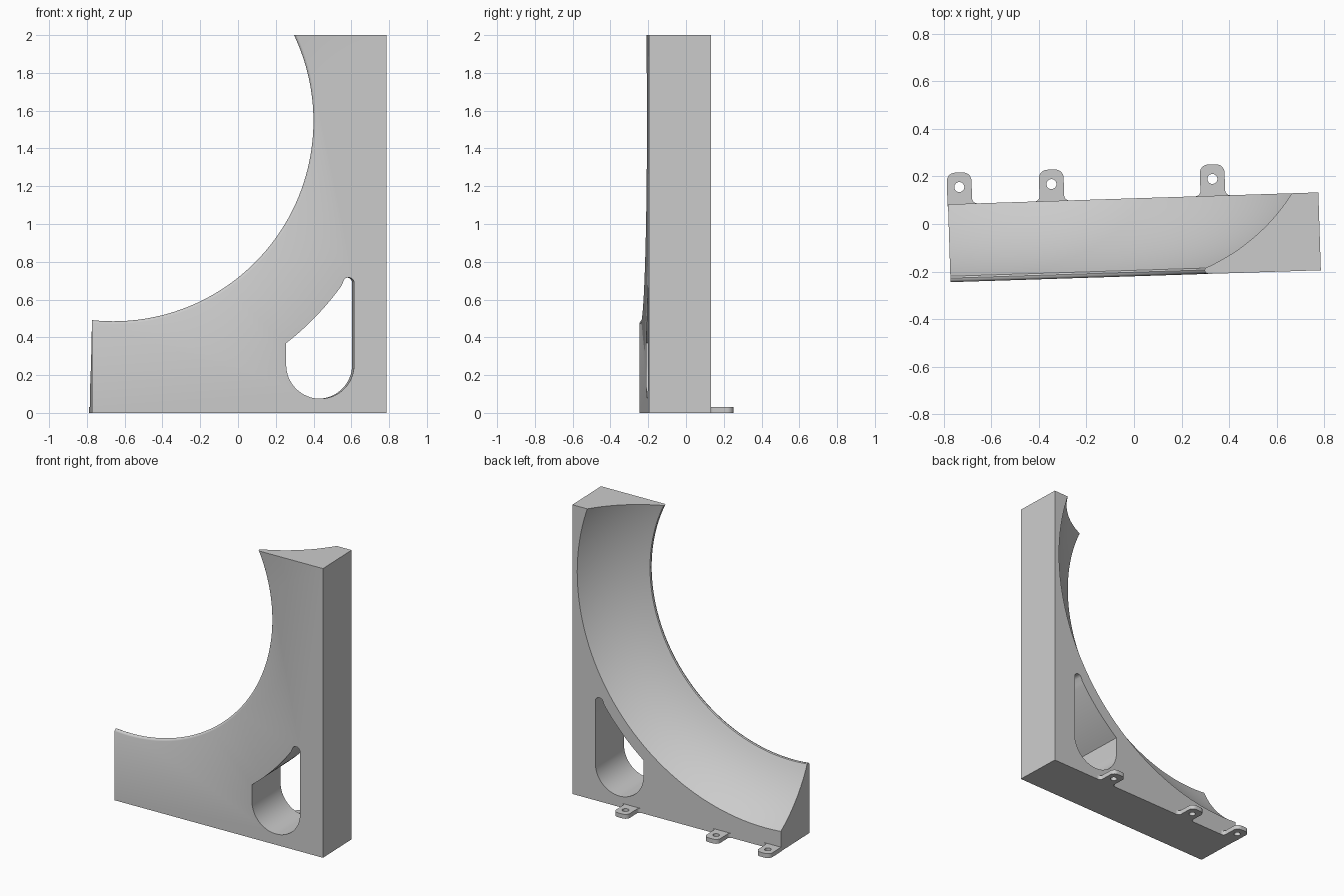
import bpy, bmesh, math
from mathutils import Matrix

cube = bpy.data.objects.get("Cube")
if cube:
    bpy.data.objects.remove(cube, do_unlink=True)

TILT = math.radians(1.84)
HALF, FRONT, BACK, TOP = 0.78, -0.22, 0.108, 2.0
AXIS_X, AXIS_Z = -0.667, 1.545        # axis of the round hollow

grey = bpy.data.materials.new("plain grey")
grey.use_nodes = True
colour = (0.6, 0.6, 0.6, 1)
grey.diffuse_color = colour
grey.node_tree.nodes["Principled BSDF"].inputs["Base Color"].default_value = colour


def arc(cx, cy, r, a0, a1, n=12):
    angles = [math.radians(a0 + (a1 - a0) * i / n) for i in range(n + 1)]
    return [(cx + r * math.cos(a), cy + r * math.sin(a)) for a in angles]


def make_object(name, bm):
    bmesh.ops.recalc_face_normals(bm, faces=bm.faces)
    mesh = bpy.data.meshes.new(name)
    bm.to_mesh(mesh)
    bm.free()
    mesh.materials.append(grey)
    obj = bpy.data.objects.new(name, mesh)
    bpy.context.collection.objects.link(obj)
    return obj


def prism(name, outline, lo, hi, upright):
    """Extrude an outline along y (upright) or along z."""
    bm = bmesh.new()
    place = (lambda p, d: (p[0], d, p[1])) if upright else (lambda p, d: (p[0], p[1], d))
    face = bm.faces.new([bm.verts.new(place(p, lo)) for p in outline])
    out = bmesh.ops.extrude_face_region(bm, geom=[face])
    verts = [g for g in out["geom"] if isinstance(g, bmesh.types.BMVert)]
    shift = (0, hi - lo, 0) if upright else (0, 0, hi - lo)
    bmesh.ops.translate(bm, vec=shift, verts=verts)
    return make_object(name, bm)


def lathe(name, profile, steps):
    """Solid of revolution about the y axis, profile given as (y, radius)."""
    bm = bmesh.new()
    rings = []
    for y, r in profile:
        rings.append([bm.verts.new((AXIS_X + px, y, AXIS_Z + pz))
                      for px, pz in arc(0, 0, r, 0, 360, steps)[:-1]])
    for a, b in zip(rings, rings[1:]):
        for i in range(steps):
            j = (i + 1) % steps
            bm.faces.new((a[i], a[j], b[j], b[i]))
    bm.faces.new(rings[0])
    bm.faces.new(rings[-1])
    return make_object(name, bm)


def cut(obj, cutter):
    cutter.hide_render = True
    mod = obj.modifiers.new("cut", 'BOOLEAN')
    mod.operation, mod.solver, mod.object = 'DIFFERENCE', 'EXACT', cutter
    bpy.context.view_layer.objects.active = obj
    bpy.ops.object.modifier_apply(modifier=mod.name)
    bpy.data.objects.remove(cutter, do_unlink=True)


def finish(obj):
    obj.data.transform(Matrix.Rotation(TILT, 4, 'Z'))
    bpy.ops.object.select_all(action='DESELECT')
    obj.select_set(True)
    bpy.context.view_layer.objects.active = obj
    bpy.ops.object.shade_smooth_by_angle(angle=math.radians(30))


# Main block
body = prism("body", [(-HALF, 0), (HALF, 0), (HALF, TOP), (-HALF, TOP)], FRONT, BACK, True)

# Flared round hollow with a small rounded lip at the front
v0, r0, r1, bend = -0.195, 1.064, 1.411, 0.81
chord = math.hypot(BACK - v0, r1 - r0)
slope = math.atan2(r1 - r0, BACK - v0)
th0 = slope + math.asin(chord / 2 / bend)
vc, rc = v0 + bend * math.sin(th0), r0 - bend * math.cos(th0)
profile = [(-0.3, 1.074), (FRONT, 1.074), (-0.217, 1.067), (-0.211, 1.062), (-0.203, 1.06)]
for i in range(21):
    th = th0 + (math.radians(22) - th0) * i / 20
    profile.append((vc - bend * math.sin(th), rc + bend * math.cos(th)))
cut(body, lathe("hollow_cutter", profile, 160))

# Window: round bottom, straight sides, upper edge concentric with the hollow
window = arc(0.428, 0.255, 0.18, 180, 360, 32)
window += arc(0.578, 0.687, 0.03, 0, 140, 10)
window += arc(AXIS_X, AXIS_Z, 1.49, -35.8, -52.1, 16)
cut(body, prism("window_cutter", window, FRONT - 0.1, BACK + 0.1, True))
finish(body)

# Mounting tabs along the back of the base
END, W, R, F = 0.24, 0.052, 0.035, 0.022
for name, x, flush in (("left_tab", 0.336, False), ("middle_tab", -0.342, False),
                       ("right_tab", -0.73, True)):
    outline = [(x + W + F, BACK - 0.01)]
    outline += arc(x + W + F, BACK + F, F, 270, 180, 6)
    outline += arc(x + W - R, END - R, R, 0, 90, 8)
    outline += arc(x - W + R, END - R, R, 90, 180, 8)
    if flush:
        outline.append((x - W, BACK - 0.01))
    else:
        outline += arc(x - W - F, BACK + F, F, 0, -90, 6)
        outline.append((x - W - F, BACK - 0.01))
    tab = prism(name, outline, 0, 0.03, False)
    cut(tab, prism("bolt_cutter", arc(x, 0.179, 0.021, 0, 360, 24)[:-1], -0.05, 0.1, False))
    finish(tab)
